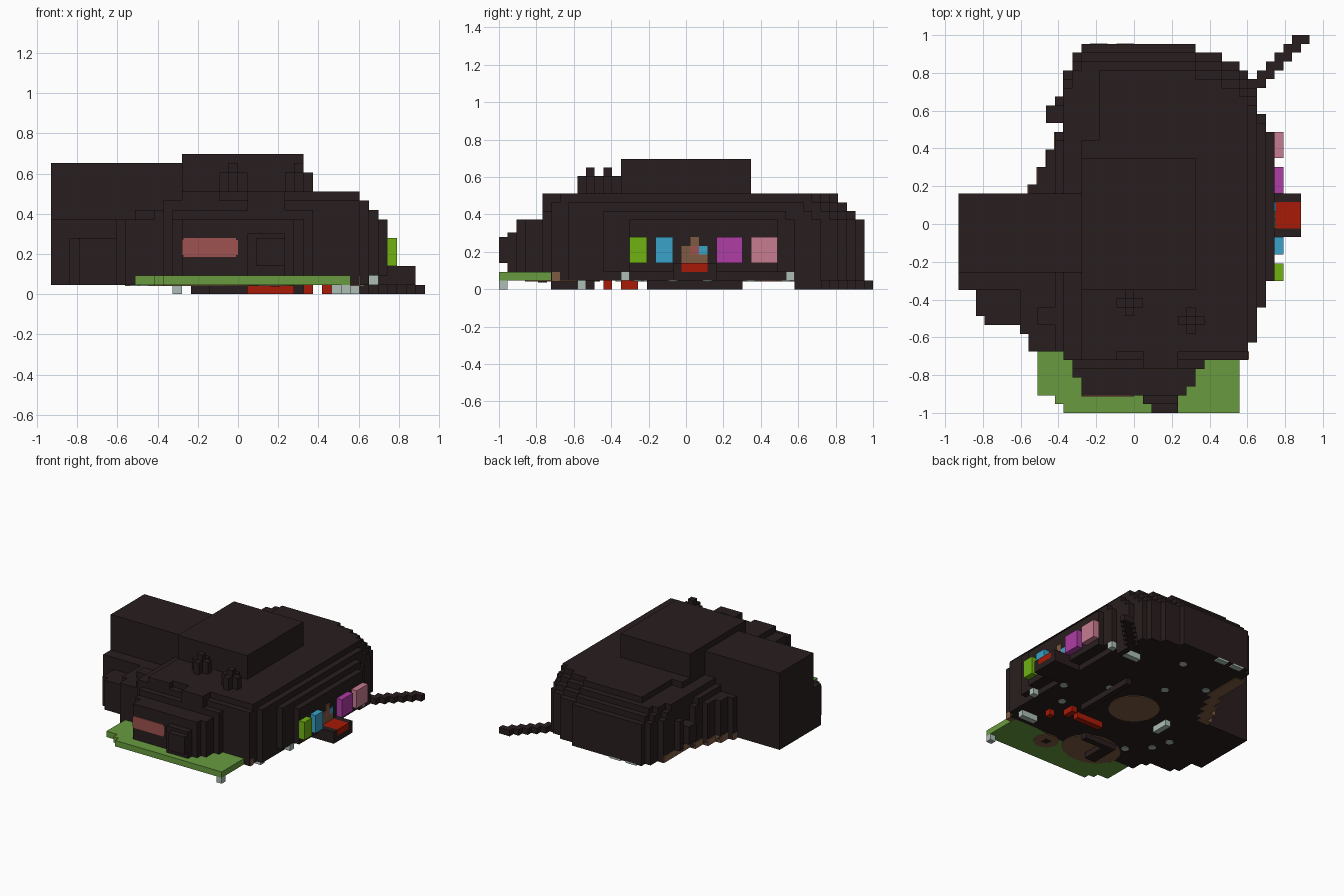
import bpy
import bmesh
from mathutils import Vector

cube = bpy.data.objects.get("Cube")
if cube:
    bpy.data.objects.remove(cube, do_unlink=True)

# Everything is laid out on a block grid: 40 wide, 43 deep, 15 high
UNIT = 2 / 43
ORIGIN = Vector((-20 * UNIT, -1, 0))


def place(x, y, z):
    return ORIGIN + Vector((x, y, z)) * UNIT


def material(name, colour):
    mat = bpy.data.materials.new(name)
    mat.use_nodes = True
    rgba = (*colour, 1)
    mat.diffuse_color = rgba
    mat.node_tree.nodes["Principled BSDF"].inputs["Base Color"].default_value = rgba
    return mat


dark = material("dark_brown", (.022, .013, .013))
green = material("grass_green", (.14, .33, .05))
lime = material("lime", (.16, .45, .006))
blue = material("sky_blue", (.04, .36, .57))
purple = material("purple", (.42, .047, .37))
pink = material("pink", (.57, .2, .28))
red = material("red", (.39, .01, .002))
rose = material("dull_rose", (.34, .085, .08))
grey = material("pale_grey", (.42, .52, .47))
brown = material("earth_brown", (.21, .105, .053))


def finish(name, bm, mat):
    bmesh.ops.recalc_face_normals(bm, faces=bm.faces)
    mesh = bpy.data.meshes.new(name)
    bm.to_mesh(mesh)
    bm.free()
    mesh.materials.append(mat)
    obj = bpy.data.objects.new(name, mesh)
    bpy.context.collection.objects.link(obj)


def blocks(name, mat, *boxes):
    """One object made of boxes (x0, x1, y0, y1, z0, z1) in grid units."""
    bm = bmesh.new()
    for x0, x1, y0, y1, z0, z1 in boxes:
        low, high = place(x0, y0, z0), place(x1, y1, z1)
        for v in bmesh.ops.create_cube(bm, size=1)["verts"]:
            v.co = Vector(h if c > 0 else l for c, l, h in zip(v.co, low, high))
    finish(name, bm, mat)


def slab(name, mat, spans, z0, z1):
    """Extruded stepped outline; spans holds (row, left, right) for each row."""
    right, left = [], []
    for row, a, b in spans:
        right += [(b, row), (b, row + 1)]
        left += [(a, row), (a, row + 1)]
    bm = bmesh.new()
    outline = [bm.verts.new(place(x, y, z0)) for x, y in right + left[::-1]]
    bmesh.ops.remove_doubles(bm, verts=outline, dist=UNIT / 100)
    face = bm.faces.new([v for v in outline if v.is_valid])
    grown = bmesh.ops.extrude_face_region(bm, geom=[face], use_keep_orig=True)
    tops = [g for g in grown["geom"] if isinstance(g, bmesh.types.BMVert)]
    bmesh.ops.translate(bm, verts=tops, vec=(0, 0, (z1 - z0) * UNIT))
    bmesh.ops.dissolve_limit(bm, angle_limit=.01, verts=bm.verts, edges=bm.edges)
    finish(name, bm, mat)


def disc(name, mat, x, y, rx, ry):
    """Thin oval plate on the underside."""
    bm = bmesh.new()
    bmesh.ops.create_cone(bm, cap_ends=True, segments=20, radius1=1, radius2=1, depth=1)
    for v in bm.verts:
        v.co = place(x + v.co.x * rx, y + v.co.y * ry, .95 + v.co.z * .1)
    finish(name, bm, mat)


# Body plan: each entry holds until the next row listed
PLAN = [(2, 14, 26), (3, 14, 27), (4, 13, 27), (5, 13, 28), (6, 12, 33),
        (7, 8, 33), (8, 8, 34), (9, 7, 34), (10, 3, 34), (11, 2, 34),
        (12, 2, 35), (14, 8, 35), (15, 8, 36), (26, 9, 36), (28, 10, 36),
        (30, 11, 36), (32, 12, 35), (34, 12, 34), (37, 12, 33),
        (39, 13, 32), (40, 13, 30), (41, 14, 27)]


def span(row):
    return [p for p in PLAN if p[0] <= row][-1][1:]


def layer(first, last, min_left, max_right, lead=0):
    """Clipped rows of the plan; lead draws the rear corners in."""
    rows = []
    for r in range(first, last):
        left, right = span(r + lead * (r > 25))
        rows.append((r, max(left, min_left), min(right, max_right)))
    return rows


# Stepped body, from the ground up
slab("body_base", dark, layer(6, 42, 0, 34), 1, 2)
slab("body_walls", dark, layer(2, 42, 0, 36), 2, 6)
slab("body_shoulder", dark, layer(2, 42, 7, 36), 6, 8)
slab("roof_step_lower", dark, layer(5, 41, 11, 35, 1), 8, 9)
slab("roof_step_middle", dark, layer(6, 40, 12, 34, 2), 9, 10)
slab("roof_step_upper", dark, layer(7, 31, 14, 33, 3) + layer(31, 39, 16, 33, 3), 10, 11)

# Big volumes on the body
blocks("side_hall", dark, (0, 14, 14, 25, 1, 8), (0, 14, 16, 25, 8, 14))
blocks("roof_hall", dark, (14, 27, 14, 29, 11, 15))
blocks("front_nose", dark, (21, 25, 1, 2, 2, 6.5), (22, 25, 0, 1, 3, 6),
       (21, 25, 5, 8, 8, 11))
blocks("side_bump", dark, (10, 12, 33, 35, 3, 6), (11, 12, 35, 36, 2, 7))
blocks("front_ledge_blocks", dark, (9, 12, 10, 12, 8, 9), (14, 18, 6, 7, 9, 11))

# Plus-shaped chimneys
for name, x, y in (("chimney_rear", 19, 12), ("chimney_front", 26, 10)):
    blocks(name, dark, (x, x + 1, y, y + 1, 11, 14),
           (x - 1, x + 2, y, y + 1, 11, 13), (x, x + 1, y - 1, y + 2, 11, 13))

# Mouth panel on the front
blocks("mouth_panel", rose, (14, 20, 1.85, 2, 4.2, 5.8), (14.2, 19.8, 1.85, 2, 4, 6))

# Lawn with a stepped corner, and the post under it
slab("lawn", green, [(0, 12, 32), (1, 11, 32)] + [(r, 9, 32) for r in range(2, 7)], 1, 2)
blocks("lawn_post", grey, (31, 32, 0, 1, 0, 1))

# Coloured wall panels on the left side
for name, mat, y0, y1 in (("lime_panel", lime, 15, 17), ("blue_panel", blue, 18, 20),
                          ("purple_panel", purple, 25, 28), ("pink_panel", pink, 29, 32)):
    blocks(name, mat, (36, 37, y0, y1, 3, 6))

# Doorway plates and the porch
blocks("door_plate", brown, (36, 36.15, 21, 24, 3, 4), (36, 36.15, 21, 22, 4, 5),
       (36, 36.15, 22, 23, 5, 6))
blocks("door_rose_plate", rose, (36, 36.15, 22, 23, 4, 5))
blocks("door_blue_plate", blue, (36, 36.15, 23, 24, 4, 5))
blocks("porch", dark, (34, 39, 20, 25, 1, 2), (36, 39, 20, 21, 2, 3),
       (36, 39, 24, 25, 2, 3))
blocks("porch_carpet", red, (36, 39, 21, 24, 2, 3))

# Stepped tail path
blocks("tail", dark, *[(33 + k, 35 + k, 37 + k, 38 + k, 0, 1) for k in range(6)])

# Earth band along the rear right wall, and at the front corner
blocks("earth_band", brown, *[(span(r)[0] - .1, span(r)[0] + 2, r, r + 1, .9, 2)
                              for r in range(25, 39)])
blocks("earth_corner", brown, (32, 33.1, 6.1, 7, .9, 2))

# Underside: ground pieces, benches and feet
blocks("under_beams", dark, (15, 17, 6, 11, 0, 1), (17, 21, 10, 11, 0, 1),
       (26, 27, 17, 28, 0, 1), (33, 34, 34, 37, 0, 1))
blocks("red_bench", red, (21, 26, 14, 15, 0, 1))
blocks("red_stools", red, (27, 28, 14, 16, 0, 1), (29, 30, 12, 13, 0, 1))
blocks("grey_feet", grey, (30, 33, 9, 10, 0, 1), (13, 14, 19, 22, 0, 1),
       (30, 33, 34, 35, 0, 1))
blocks("corner_stones", grey, (34, 35, 14, 15, 1, 2), (34, 35, 33, 34, 1, 2),
       (15, 17, 41, 42.02, .8, 1.1), (18, 20, 41, 42.02, .8, 1.1))
disc("earth_circle", brown, 20, 21.5, 4, 4)
disc("earth_patch", brown, 17, 7.5, 5, 4)
disc("earth_pond", brown, 24, 5, 2, 2)
blocks("pond_centre", dark, (23.5, 24.5, 4.5, 5.5, .8, 1))
for x, y in ((23, 37), (20, 29), (15, 33), (9, 17), (10, 14), (13, 11),
             (33, 20), (27, 24), (30, 16)):
    disc("pebble", grey, x, y, .6, .6)
